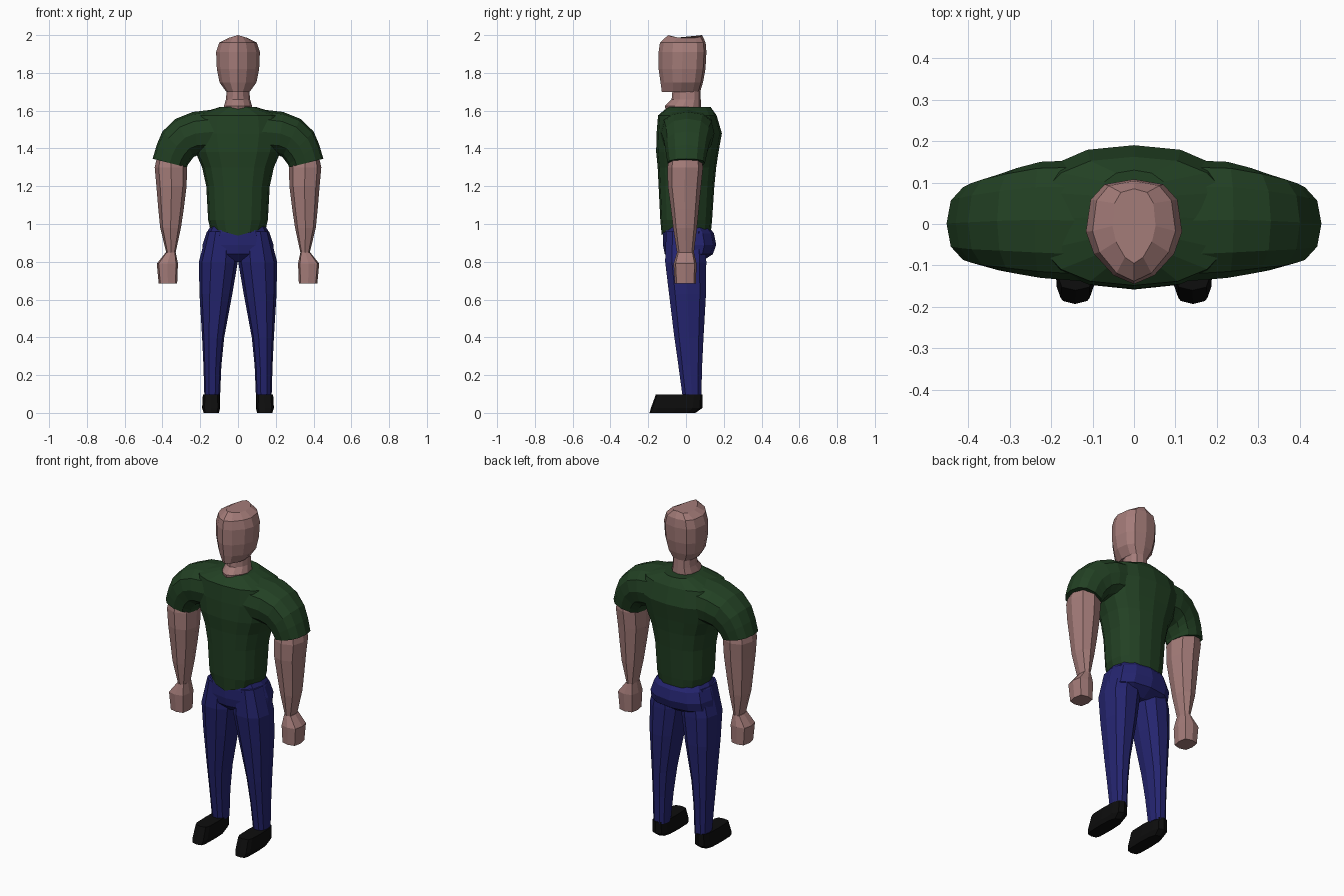
import bpy, bmesh, math


def material(name, r, g, b):
    m = bpy.data.materials.new(name)
    m.diffuse_color = (r, g, b, 1)
    return m


SKIN = material("skin", 0.37, 0.20, 0.19)
GREEN = material("shirt green", 0.016, 0.052, 0.017)
BLUE = material("trouser blue", 0.018, 0.018, 0.16)
BLACK = material("shoe black", 0.004, 0.004, 0.004)


def flat(z, x0, x1, y0, y1):
    """Level ring between two x values and two y values."""
    return (x0, z, x1, z, y0, y1)


def sym(z, w, y0, y1):
    """Level ring centred on x = 0."""
    return (-w, z, w, z, y0, y1)


def loft(name, mat, rings, n=12, front=2.4, back=2.4, mirror=False, adjust=None):
    """Skin a stack of rounded rings; each spans (xa, za)-(xb, zb) and y0-y1."""
    bm = bmesh.new()
    loops = []
    for xa, za, xb, zb, y0, y1 in rings:
        loop = []
        for i in range(n):
            t = 2 * math.pi * i / n
            c, s = math.cos(t), math.sin(t)
            p = 2 / (front if s < 0 else back)
            u = math.copysign(abs(c) ** p, c) if abs(c) > 1e-6 else 0
            v = math.copysign(abs(s) ** p, s) if abs(s) > 1e-6 else 0
            k = (1 + u) / 2
            loop.append(bm.verts.new((xa + (xb - xa) * k,
                                      (y0 + y1) / 2 + v * (y1 - y0) / 2,
                                      za + (zb - za) * k)))
        loops.append(loop)
    for a, b in zip(loops, loops[1:]):
        for i in range(n):
            j = (i + 1) % n
            bm.faces.new((a[i], a[j], b[j], b[i]))
    bm.faces.new(loops[0])
    bm.faces.new(loops[-1])
    if adjust:
        adjust(loops)
    bmesh.ops.recalc_face_normals(bm, faces=bm.faces)
    me = bpy.data.meshes.new(name)
    bm.to_mesh(me)
    bm.free()
    me.materials.append(mat)
    ob = bpy.data.objects.new(name, me)
    bpy.context.collection.objects.link(ob)
    if mirror:
        ob.modifiers.new("mirror", "MIRROR")
    return ob


# Head: wedge-shaped face, rounded back, slightly peaked crown
def crown_peak(loops):
    for v in loops[-1]:
        v.co.z -= abs(v.co.x) * 0.3


loft("head", SKIN, [
    sym(1.70, 0.062, -0.128, 0.075),
    sym(1.75, 0.098, -0.135, 0.090),
    sym(1.82, 0.112, -0.145, 0.103),
    sym(1.91, 0.116, -0.145, 0.108),
    sym(1.96, 0.100, -0.138, 0.104),
    sym(2.00, 0.052, -0.095, 0.085)], front=1.6, back=2.8, adjust=crown_peak)

# Neck with a small pointed throat at the collar
loft("neck", SKIN, [
    sym(1.56, 0.07, -0.10, 0.08),
    sym(1.625, 0.074, -0.112, 0.08),
    sym(1.66, 0.064, -0.076, 0.078),
    sym(1.73, 0.058, -0.07, 0.075)], front=1.7)


# Shirt body: hem dips at the front, spine bulges at shoulder-blade height
def hem_dip(loops):
    for v in loops[0]:
        if v.co.y < 0:
            v.co.z += abs(v.co.x) * 0.28


loft("shirt_body", GREEN, [
    sym(0.938, 0.138, -0.128, 0.130),
    sym(1.02, 0.158, -0.136, 0.138),
    sym(1.20, 0.168, -0.145, 0.150),
    sym(1.30, 0.190, -0.150, 0.160),
    sym(1.38, 0.225, -0.158, 0.172),
    sym(1.48, 0.250, -0.156, 0.190),
    sym(1.575, 0.235, -0.148, 0.162),
    sym(1.62, 0.095, -0.095, 0.130)], n=16, adjust=hem_dip)

# Shoulders and short sleeves
loft("shirt_sleeve", GREEN, [
    (0.12, 1.37, 0.08, 1.612, -0.140, 0.155),
    (0.21, 1.365, 0.24, 1.593, -0.130, 0.150),
    (0.235, 1.355, 0.33, 1.557, -0.120, 0.135),
    (0.25, 1.335, 0.40, 1.49, -0.112, 0.120),
    (0.265, 1.315, 0.43, 1.42, -0.105, 0.110),
    (0.27, 1.30, 0.452, 1.345, -0.098, 0.100)], mirror=True)

# Bare arm down to the wrist, ending in a blocky fist
loft("arm", SKIN, [
    flat(1.37, 0.285, 0.425, -0.085, 0.080),
    flat(1.30, 0.270, 0.441, -0.098, 0.090),
    flat(1.20, 0.272, 0.432, -0.096, 0.080),
    flat(1.08, 0.287, 0.422, -0.080, 0.068),
    flat(0.98, 0.302, 0.412, -0.068, 0.058),
    flat(0.85, 0.330, 0.380, -0.048, 0.042)], n=8, mirror=True)
loft("fist", SKIN, [
    flat(0.85, 0.330, 0.382, -0.048, 0.042),
    flat(0.79, 0.318, 0.430, -0.066, 0.056),
    flat(0.685, 0.322, 0.420, -0.060, 0.052)], n=8, front=3.5, back=3.5, mirror=True)

# Trouser seat
loft("trouser_seat", BLUE, [
    sym(0.99, 0.145, -0.118, 0.118),
    sym(0.95, 0.168, -0.122, 0.148),
    sym(0.89, 0.188, -0.122, 0.160),
    sym(0.84, 0.190, -0.112, 0.142),
    sym(0.80, 0.120, -0.070, 0.080)])

# Trouser legs taper to the ankle
loft("trouser_leg", BLUE, [
    flat(0.96, 0.015, 0.165, -0.110, 0.105),
    flat(0.80, 0.001, 0.207, -0.115, 0.112),
    flat(0.63, 0.030, 0.204, -0.094, 0.110),
    flat(0.40, 0.073, 0.190, -0.065, 0.096),
    flat(0.25, 0.088, 0.183, -0.043, 0.088),
    flat(0.085, 0.095, 0.178, -0.020, 0.083)], n=10, mirror=True)

# Shoes with a sloping toe and undercut heel
loft("shoe", BLACK, [
    flat(0.0, 0.102, 0.182, -0.193, 0.050),
    flat(0.025, 0.094, 0.190, -0.186, 0.086),
    flat(0.097, 0.096, 0.186, -0.160, 0.088)], front=4.5, back=3, mirror=True)
